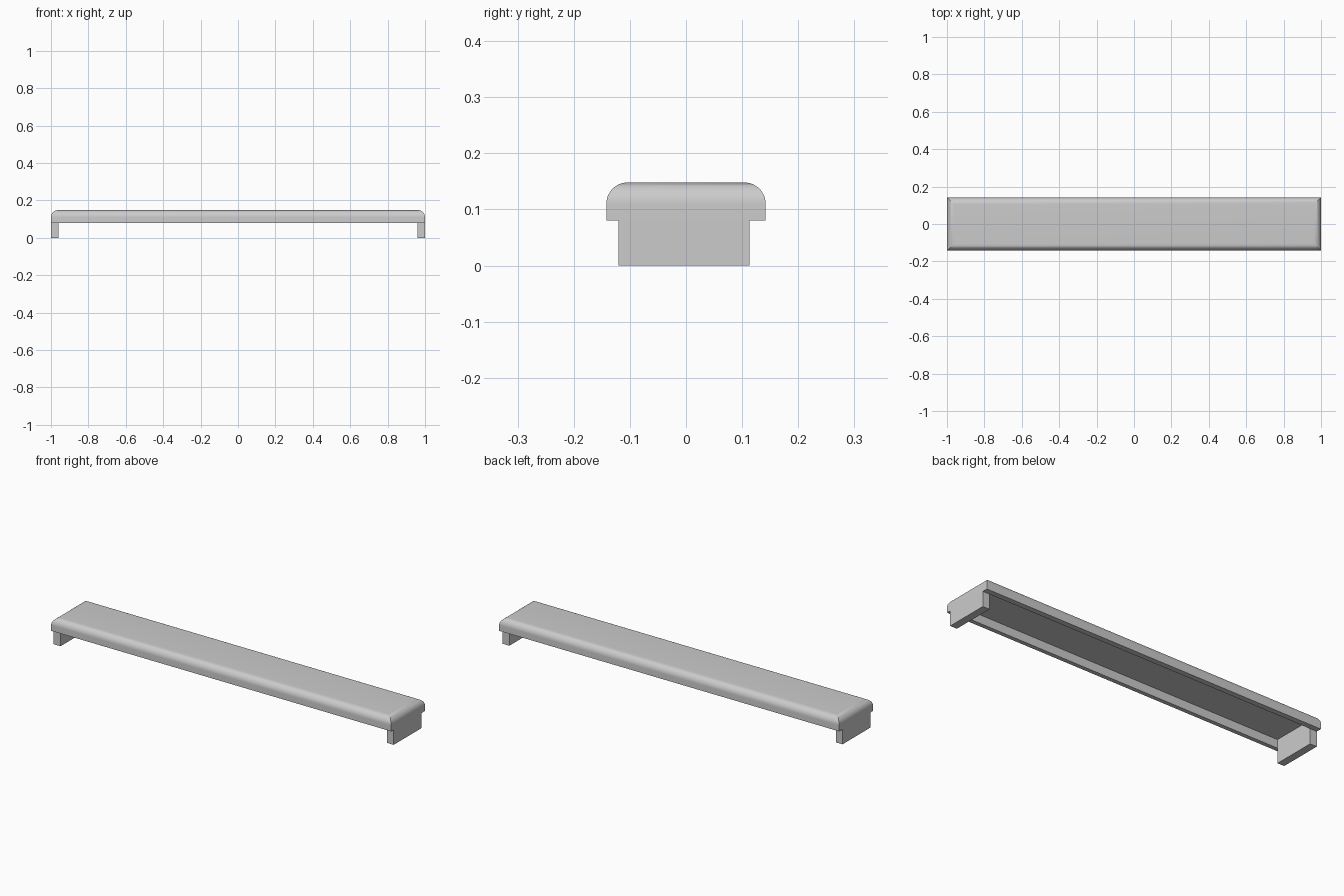
import bpy, bmesh
from math import sin, cos, pi

cube = bpy.data.objects.get("Cube")
if cube:
    bpy.data.objects.remove(cube, do_unlink=True)

grey = bpy.data.materials.new("light grey")
grey.use_nodes = True
colour = (0.6, 0.6, 0.6, 1)
grey.diffuse_color = colour
grey.node_tree.nodes["Principled BSDF"].inputs["Base Color"].default_value = colour

HALF_X, HALF_Y = 1.0, 0.142
BOTTOM, TOP, RADIUS = 0.08, 0.148, 0.038
CEILING = 0.125
INNER_FRONT, INNER_BACK = -0.12, 0.113
LEG = 0.04


def loft(name, rings):
    """Join rectangles (x0, x1, y0, y1, z) into one closed solid."""
    bm = bmesh.new()
    loops = []
    for x0, x1, y0, y1, z in rings:
        corners = ((x0, y0), (x1, y0), (x1, y1), (x0, y1))
        loops.append([bm.verts.new((x, y, z)) for x, y in corners])
    for a, b in zip(loops, loops[1:]):
        for i in range(4):
            j = (i + 1) % 4
            bm.faces.new((a[i], a[j], b[j], b[i]))
    bm.faces.new(loops[0])
    bm.faces.new(loops[-1])
    bmesh.ops.recalc_face_normals(bm, faces=bm.faces)
    mesh = bpy.data.meshes.new(name)
    bm.to_mesh(mesh)
    bm.free()
    mesh.materials.append(grey)
    obj = bpy.data.objects.new(name, mesh)
    bpy.context.collection.objects.link(obj)
    return obj


# Cover: hollow underside, lipped rim, then rounded upper edges
inner_x = HALF_X - LEG
rings = [(-inner_x, inner_x, INNER_FRONT, INNER_BACK, z) for z in (CEILING, BOTTOM)]
rings.append((-HALF_X, HALF_X, -HALF_Y, HALF_Y, BOTTOM))
STEPS = 12
for k in range(STEPS + 1):
    t = k / STEPS * pi / 2
    inset = RADIUS * (1 - cos(t))
    x, y = HALF_X - inset, HALF_Y - inset
    rings.append((-x, x, -y, y, TOP - RADIUS + RADIUS * sin(t)))
cover = loft("cover", rings)

bpy.ops.object.select_all(action="DESELECT")
cover.select_set(True)
bpy.context.view_layer.objects.active = cover
bpy.ops.object.shade_smooth_by_angle(angle=pi / 6)

# End legs, flush with the ends of the cover
for name, x0, x1 in (("left_leg", inner_x, HALF_X), ("right_leg", -HALF_X, -inner_x)):
    loft(name, [(x0, x1, INNER_FRONT, INNER_BACK, z) for z in (0, BOTTOM)])
